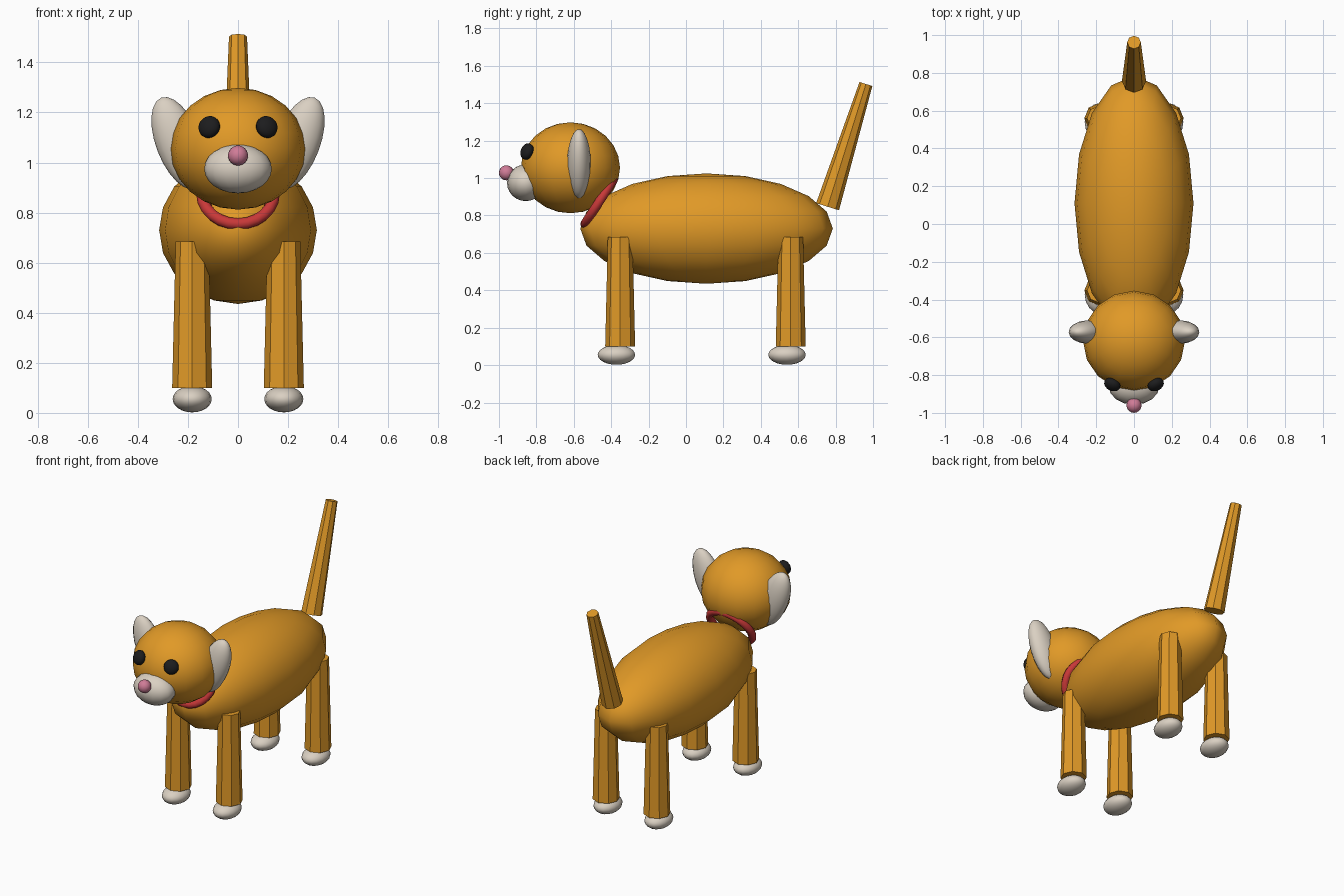
import bpy, math
from mathutils import Vector

cube = bpy.data.objects.get("Cube")
if cube:
    bpy.data.objects.remove(cube, do_unlink=True)


def material(name, color):
    m = bpy.data.materials.new(name)
    m.use_nodes = True
    m.diffuse_color = (*color, 1)
    m.node_tree.nodes["Principled BSDF"].inputs["Base Color"].default_value = (*color, 1)
    return m


GINGER = material("ginger_fur", (0.75, 0.32, 0.02))
CREAM = material("cream_fur", (0.70, 0.63, 0.54))
BLACK = material("eye_black", (0.012, 0.012, 0.013))
PINK = material("nose_pink", (0.63, 0.20, 0.31))
RED = material("collar_red", (0.58, 0.04, 0.04))


def finish(name, mat, smooth=True):
    ob = bpy.context.object
    ob.name = name
    ob.data.materials.append(mat)
    if smooth:
        bpy.ops.object.shade_smooth()
    return ob


def ellipsoid(name, mat, loc, size, rings=12, rot=(0, 0, 0)):
    bpy.ops.mesh.primitive_uv_sphere_add(segments=16, ring_count=rings, location=loc, rotation=rot)
    bpy.context.object.scale = size
    return finish(name, mat)


def tapered(name, mat, bottom, top, r_bottom, r_top):
    a, b = Vector(bottom), Vector(top)
    tilt = math.atan2(a.y - b.y, b.z - a.z)
    bpy.ops.mesh.primitive_cone_add(vertices=8, radius1=r_bottom, radius2=r_top,
                                    depth=(b - a).length, location=(a + b) / 2,
                                    rotation=(tilt, 0, 0))
    return finish(name, mat, smooth=False)


# Body and head
ellipsoid("body", GINGER, (0, 0.11, 0.73), (0.315, 0.675, 0.295), rings=10)
ellipsoid("head", GINGER, (0, -0.618, 1.055), (0.27, 0.265, 0.243))

# Face
ellipsoid("muzzle", CREAM, (0, -0.857, 0.975), (0.135, 0.1, 0.098))
ellipsoid("nose", PINK, (0, -0.96, 1.028), (0.04, 0.04, 0.04))

# Ears and eyes, mirrored left and right
for side, s in (("left", 1), ("right", -1)):
    ellipsoid(f"{side}_ear", CREAM, (s * 0.237, -0.572, 1.077), (0.09, 0.063, 0.195),
              rot=(0, s * math.radians(21), 0))
    ellipsoid(f"{side}_eye", BLACK, (s * 0.115, -0.85, 1.142), (0.045, 0.032, 0.045),
              rot=(math.radians(-20), 0, s * math.radians(25)))

    # Legs and paws
    for end, y in (("front", -0.352), ("hind", 0.56)):
        tapered(f"{side}_{end}_leg", GINGER, (s * 0.183, y, 0.1), (s * 0.183, y, 0.685), 0.08, 0.066)
        ellipsoid(f"{side}_{end}_paw", CREAM, (s * 0.183, y - 0.02, 0.055), (0.078, 0.1, 0.053))

# Collar, a slanted band between head and body
bpy.ops.mesh.primitive_torus_add(major_segments=24, minor_segments=8, major_radius=0.143,
                                 minor_radius=0.024, location=(0, -0.464, 0.874),
                                 rotation=(math.radians(57), 0, 0))
finish("collar", RED)

# Tail
tapered("tail", GINGER, (0, 0.757, 0.847), (0, 0.962, 1.503), 0.064, 0.036)
